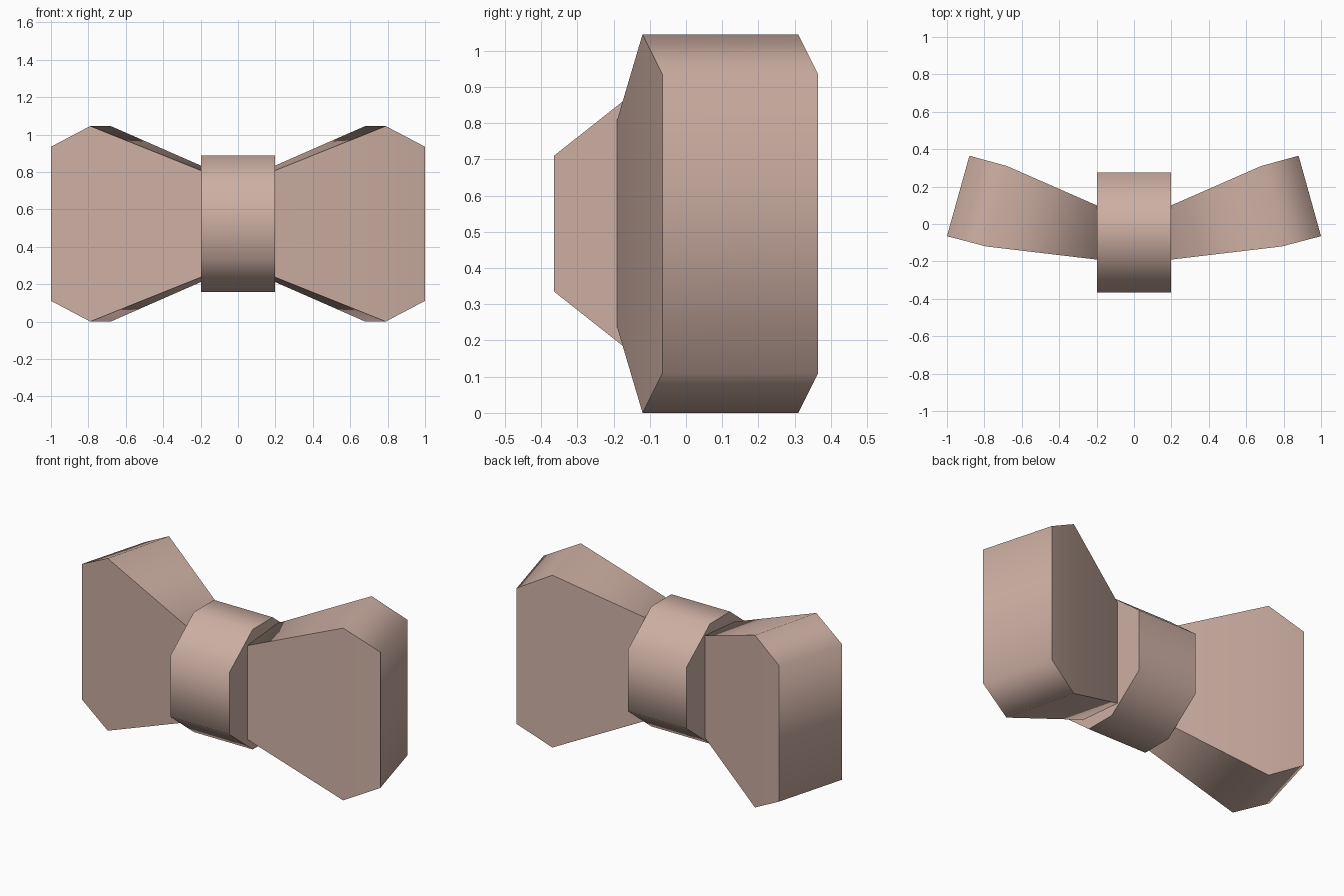
import bpy, bmesh

cube = bpy.data.objects.get("Cube")
if cube:
    bpy.data.objects.remove(cube, do_unlink=True)

MID = 0.5225  # height of the horizontal symmetry plane

# Single fabric colour
fabric = bpy.data.materials.new("dusty_pink_fabric")
fabric.use_nodes = True
colour = (0.61, 0.43, 0.365, 1)
fabric.diffuse_color = colour
bsdf = fabric.node_tree.nodes["Principled BSDF"]
bsdf.inputs["Base Color"].default_value = colour
bsdf.inputs["Roughness"].default_value = 0.8


def loft(name, start, end, bends=()):
    """Join two matching rings of points; rings stay sharp, the band is smooth.
    bends lists index pairs where each end panel folds."""
    bm = bmesh.new()
    rings = [[bm.verts.new(p) for p in ring] for ring in (start, end)]
    n = len(start)
    for i in range(n):
        j = (i + 1) % n
        bm.faces.new((rings[0][i], rings[0][j], rings[1][j], rings[1][i]))
    for ring in rings:
        panel = bm.faces.new(ring)
        for a, b in bends:
            panel = bmesh.utils.face_split(panel, ring[a], ring[b])[0]
    bmesh.ops.recalc_face_normals(bm, faces=bm.faces)
    for f in bm.faces:
        f.smooth = True
    for ring in rings:
        for i in range(n):
            bm.edges.get((ring[i], ring[(i + 1) % n])).smooth = False
    mesh = bpy.data.meshes.new(name)
    bm.to_mesh(mesh)
    bm.free()
    mesh.materials.append(fabric)
    obj = bpy.data.objects.new(name, mesh)
    bpy.context.collection.objects.link(obj)
    return obj


def outline(stations, side):
    """Closed wing outline from (x, y, half height) stations, root to tip."""
    upper = [(side * x, y, MID + h) for x, y, h in stations]
    lower = [(side * x, y, MID - h) for x, y, h in reversed(stations)]
    return upper + lower


# Folded wings, with their roots tucked into the knot
front = [(0.15, -0.196, 0.266), (0.79, -0.12, MID), (1.0, -0.065, 0.412)]
back = [(0.15, 0.078, 0.29), (0.68, 0.31, MID), (0.88, 0.365, 0.412)]
for name, side in (("left_wing", 1), ("right_wing", -1)):
    loft(name, outline(front, side), outline(back, side), bends=[(1, 4)])

# Eight-sided centre knot
quarter = [(0.32, 0.187), (0.096, 0.364)]
half = quarter + [(-y, z) for y, z in reversed(quarter)]
profile = half + [(y, -z) for y, z in reversed(half)]
ends = [[(x, y - 0.045, MID + z) for y, z in profile] for x in (-0.197, 0.197)]
loft("centre_knot", *ends)
